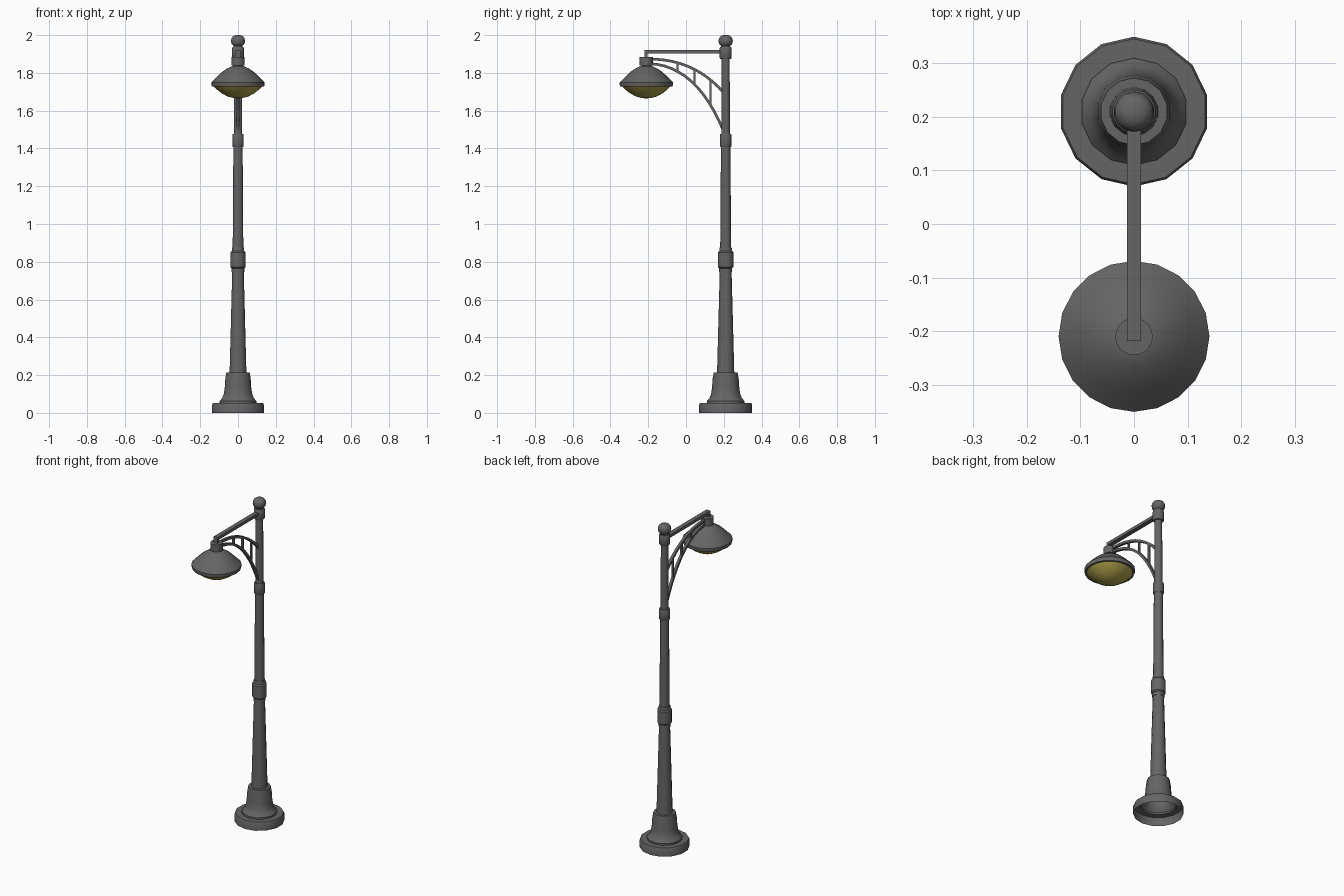
import bpy, bmesh, math
from mathutils import Vector
from mathutils.geometry import interpolate_bezier

if "Cube" in bpy.data.objects:
    bpy.data.objects.remove(bpy.data.objects["Cube"])

POST_Y, LAMP_Y = 0.21, -0.21


def material(name, rgb):
    m = bpy.data.materials.new(name)
    m.diffuse_color = (*rgb, 1)
    m.use_nodes = True
    m.node_tree.nodes["Principled BSDF"].inputs["Base Color"].default_value = m.diffuse_color
    return m


GREY = material("dark_grey_metal", (0.13, 0.13, 0.13))
YELLOW = material("yellow_glass", (0.43, 0.36, 0.07))


def finish(name, bm, mat, smooth_angle=None):
    bmesh.ops.recalc_face_normals(bm, faces=bm.faces)
    me = bpy.data.meshes.new(name)
    bm.to_mesh(me)
    bm.free()
    me.materials.append(mat)
    ob = bpy.data.objects.new(name, me)
    bpy.context.collection.objects.link(ob)
    if smooth_angle:
        me.shade_smooth()
        me.set_sharp_from_angle(angle=math.radians(smooth_angle))
    return ob


def lathe(name, profile, y, sides, mat, cap_start=False, cap_end=True):
    """Revolve (radius, z) points around a vertical axis at y."""
    bm = bmesh.new()
    rings = []
    for r, z in profile:
        rings.append([bm.verts.new((r * math.sin(2 * math.pi * i / sides),
                                    y + r * math.cos(2 * math.pi * i / sides), z))
                      for i in range(sides)])
    for a, b in zip(rings, rings[1:]):
        for i in range(sides):
            j = (i + 1) % sides
            bm.faces.new((a[i], a[j], b[j], b[i]))
    if cap_start:
        bm.faces.new(rings[0])
    if cap_end:
        bm.faces.new(rings[-1])
    return finish(name, bm, mat, 35)


def bar(name, path, width, thick, smooth=None):
    """Sweep a rectangular section along (y, z) points in the x = 0 plane."""
    bm = bmesh.new()
    rings = []
    for i, p in enumerate(path):
        t = (path[min(i + 1, len(path) - 1)] - path[max(i - 1, 0)]).normalized()
        n = Vector((-t.y, t.x)) * thick / 2
        rings.append([bm.verts.new((sx * width / 2, p.x + s * n.x, p.y + s * n.y))
                      for sx, s in ((-1, -1), (1, -1), (1, 1), (-1, 1))])
    for a, b in zip(rings, rings[1:]):
        for i in range(4):
            j = (i + 1) % 4
            bm.faces.new((a[i], a[j], b[j], b[i]))
    bm.faces.new(rings[0])
    bm.faces.new(rings[-1])
    return finish(name, bm, GREY, smooth)


# Base: open underneath, stepped plinth and bell
lathe("base", [(0.14, 0), (0.14, 0.045), (0.136, 0.052), (0.1, 0.052), (0.1, 0.062),
               (0.086, 0.078), (0.077, 0.1), (0.072, 0.135), (0.069, 0.18),
               (0.063, 0.215), (0.045, 0.215)], POST_Y, 14, GREY, cap_end=False)

# Post sections and collars
lathe("lower_post", [(0.046, 0.2), (0.031, 0.76)], POST_Y, 14, GREY)
lathe("middle_collar", [(0.034, 0.745), (0.034, 0.765), (0.041, 0.772), (0.041, 0.85),
                        (0.034, 0.857), (0.032, 0.875)], POST_Y, 14, GREY, True)
lathe("upper_post", [(0.029, 0.86), (0.025, 1.42)], POST_Y, 14, GREY)
lathe("upper_collar", [(0.028, 1.408), (0.031, 1.413), (0.031, 1.47), (0.028, 1.477)],
      POST_Y, 14, GREY, True)
lathe("top_post", [(0.023, 1.47), (0.021, 1.88)], POST_Y, 14, GREY)
lathe("top_collar", [(0.028, 1.873), (0.032, 1.879), (0.032, 1.93), (0.028, 1.937)],
      POST_Y, 14, GREY, True)

# Ball finial
lathe("finial", [(0.024, 1.93), (0.024, 1.943), (0.034, 1.952), (0.038, 1.967),
                 (0.036, 1.981), (0.029, 1.992), (0.018, 1.999), (0.004, 2.0)],
      POST_Y, 14, GREY)

# Lamp: socket, shade and glass
lathe("lamp_socket", [(0.026, 1.825), (0.026, 1.84), (0.035, 1.84), (0.035, 1.884)],
      LAMP_Y, 20, GREY, True)
lathe("lamp_shade", [(0.128, 1.728), (0.138, 1.728), (0.141, 1.737), (0.141, 1.75),
                     (0.126, 1.765), (0.106, 1.785), (0.083, 1.806), (0.058, 1.823),
                     (0.03, 1.836)], LAMP_Y, 20, GREY)
lathe("lamp_glass", [(0.13, 1.73), (0.112, 1.712), (0.086, 1.692), (0.055, 1.675),
                     (0.025, 1.667), (0.004, 1.665)], LAMP_Y, 20, YELLOW)

# Straight top arm and its drop to the lamp
V = Vector
bar("top_arm", [V((-0.219, 1.911)), V((0.20, 1.911))], 0.027, 0.018)
bar("lamp_hanger", [V((-0.212, 1.875)), V((-0.212, 1.911))], 0.026, 0.014)

# Curved brackets
upper = interpolate_bezier(V((-0.19, 1.873)), V((-0.04, 1.872)),
                           V((0.09, 1.82)), V((0.20, 1.695)), 13)
lower = interpolate_bezier(V((-0.19, 1.849)), V((-0.03, 1.84)),
                           V((0.10, 1.73)), V((0.20, 1.49)), 13)
bar("upper_bracket", upper, 0.016, 0.014, 30)
bar("lower_bracket", lower, 0.016, 0.014, 30)


def height_at(path, y):
    for a, b in zip(path, path[1:]):
        if a.x <= y <= b.x:
            return a.y + (b.y - a.y) * (y - a.x) / (b.x - a.x)


# Struts between the brackets
for i, y in enumerate((-0.045, 0.045, 0.13)):
    bar(f"bracket_strut_{i + 1}", [V((y, height_at(lower, y))), V((y, height_at(upper, y)))],
        0.012, 0.01)
